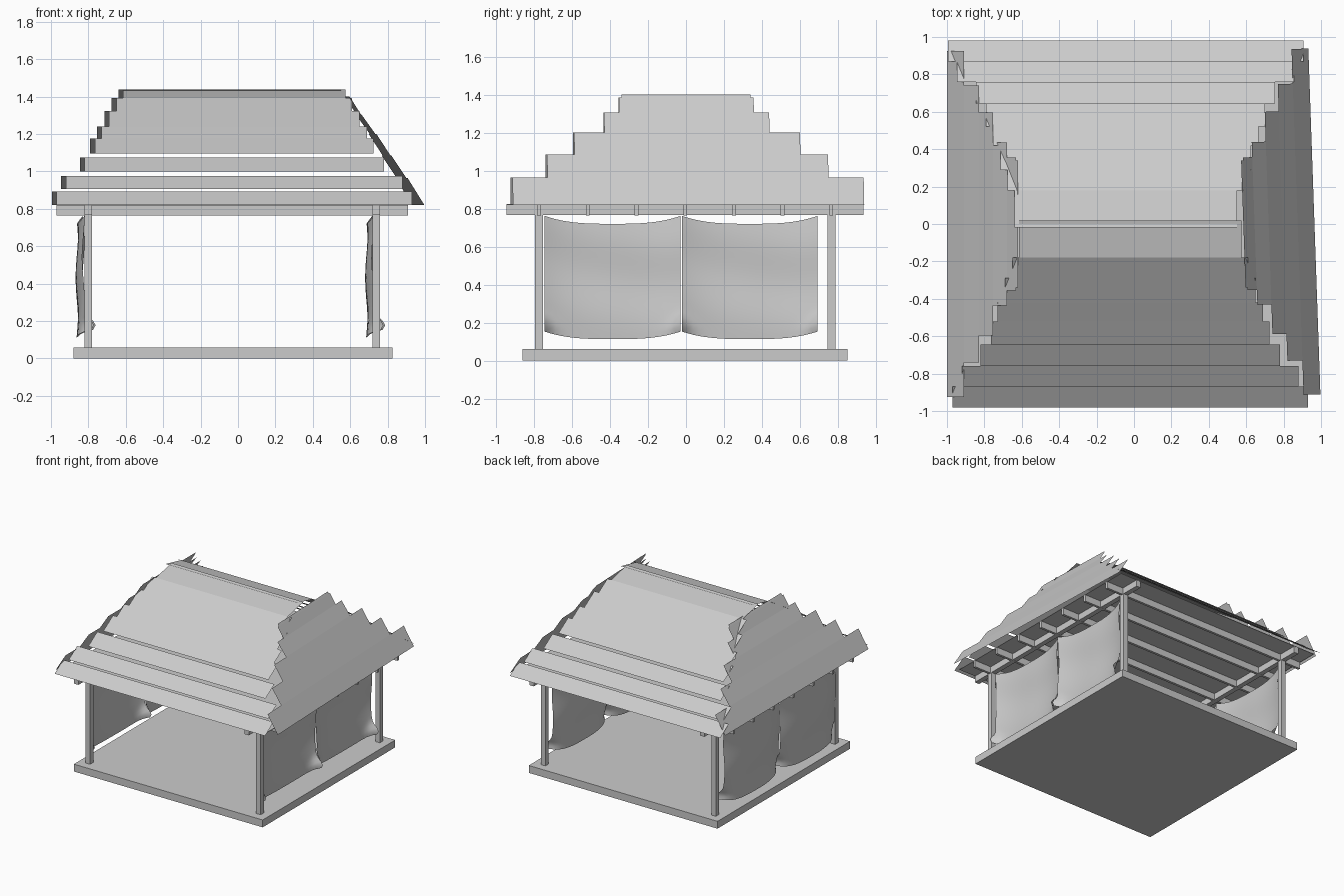
import bpy, bmesh, math

if "Cube" in bpy.data.objects:
    bpy.data.objects.remove(bpy.data.objects["Cube"])


def make_object(name, bm):
    mesh = bpy.data.meshes.new(name)
    bm.to_mesh(mesh)
    bm.free()
    obj = bpy.data.objects.new(name, mesh)
    bpy.context.collection.objects.link(obj)
    return obj


def box(name, x0, x1, y0, y1, z0, z1):
    bm = bmesh.new()
    bmesh.ops.create_cube(bm, size=1)
    for v in bm.verts:
        v.co.x = x1 if v.co.x > 0 else x0
        v.co.y = y1 if v.co.y > 0 else y0
        v.co.z = z1 if v.co.z > 0 else z0
    return make_object(name, bm)


def stepped_panel(name, levels, half_widths, slope, angle, origin):
    """Thin roof slope of overlapping strips; levels are (distance out, height)."""
    bm = bmesh.new()
    for (d0, z0), (d1, z1), w in zip(levels, levels[1:], half_widths):
        top = min(z1, z0 + slope * (d0 - d1))
        pts = [(-w, -d0, z0), (w, -d0, z0), (w, -d1, top), (-w, -d1, top)]
        bm.faces.new([bm.verts.new(p) for p in pts])
    obj = make_object(name, bm)
    obj.rotation_euler.z = math.radians(angle)
    obj.location = (*origin, 0)
    return obj


def curtain(name, x, y0, y1, n=24):
    """Hanging cloth that billows toward -x and is held at its corners."""
    bm = bmesh.new()
    grid = []
    for j in range(n + 1):
        v = j / n
        row = []
        for i in range(n + 1):
            u = 2 * i / n - 1
            bottom = 0.113 + 0.04 * abs(u) ** 3
            top = 0.72 + 0.042 * abs(u) ** 3
            bulge = 0.035 * abs(u) ** 3 + 0.006 * math.sin(9 * v + u)
            corner = 0.06 * u ** 10 * math.exp(-((v - 0.04) / 0.08) ** 2)
            row.append(bm.verts.new((x + bulge + corner,
                                     y0 + (y1 - y0) * (u + 1) / 2,
                                     bottom + (top - bottom) * v)))
        grid.append(row)
    for a, b in zip(grid, grid[1:]):
        for i in range(n):
            f = bm.faces.new((a[i], a[i + 1], b[i + 1], b[i]))
            f.smooth = True
    return make_object(name, bm)


# Floor slab and corner posts
box("floor", -0.88, 0.825, -0.86, 0.85, 0, 0.06)
for x in (-0.80, 0.74):
    for y in (-0.773, 0.765):
        box("corner_post", x - 0.02, x + 0.02, y - 0.021, y + 0.021, 0.06, 0.82)
    # Side beams carrying the joists
    box("side_beam", x - 0.02, x + 0.02, -0.945, 0.935, 0.766, 0.818)

# Ceiling joists with projecting ends, and ceiling sheet
for i in range(7):
    y = -0.773 + i * 1.538 / 6
    box("ceiling_joist", -0.97, 0.91, y - 0.01, y + 0.01, 0.765, 0.819)
box("ceiling", -0.97, 0.91, -0.945, 0.935, 0.819, 0.823)

# Front and back roof slopes
main_levels = [(0.98, 0.82), (0.87, 0.905), (0.76, 1.0), (0.645, 1.095),
               (0.52, 1.175), (0.42, 1.24), (0.29, 1.323), (0.18, 1.393), (-0.02, 1.437)]
main_widths = [0.95, 0.90, 0.80, 0.745, 0.71, 0.67, 0.63, 0.595]
stepped_panel("front_roof", main_levels, main_widths, 0.65, 0, (-0.02, 0))
stepped_panel("back_roof", main_levels, main_widths, 0.65, 180, (-0.045, 0))

# Steeper side roof slopes, the right one slightly askew
side_levels = [(0.97, 0.82), (0.88, 0.965), (0.80, 1.085), (0.725, 1.2),
               (0.65, 1.305), (0.60, 1.385), (0.59, 1.40)]
side_widths = [0.925, 0.74, 0.595, 0.435, 0.355, 0.34]
stepped_panel("left_roof", side_levels, side_widths, 2, -90, (-0.03, 0))
stepped_panel("right_roof", side_levels, side_widths, 2, 92, (-0.005, -0.02))

# Two curtains on each side
for side, x in (("left", -0.862), ("right", 0.686)):
    for y0, y1 in ((-0.745, -0.028), (-0.022, 0.693)):
        curtain(side + "_curtain", x, y0, y1)
